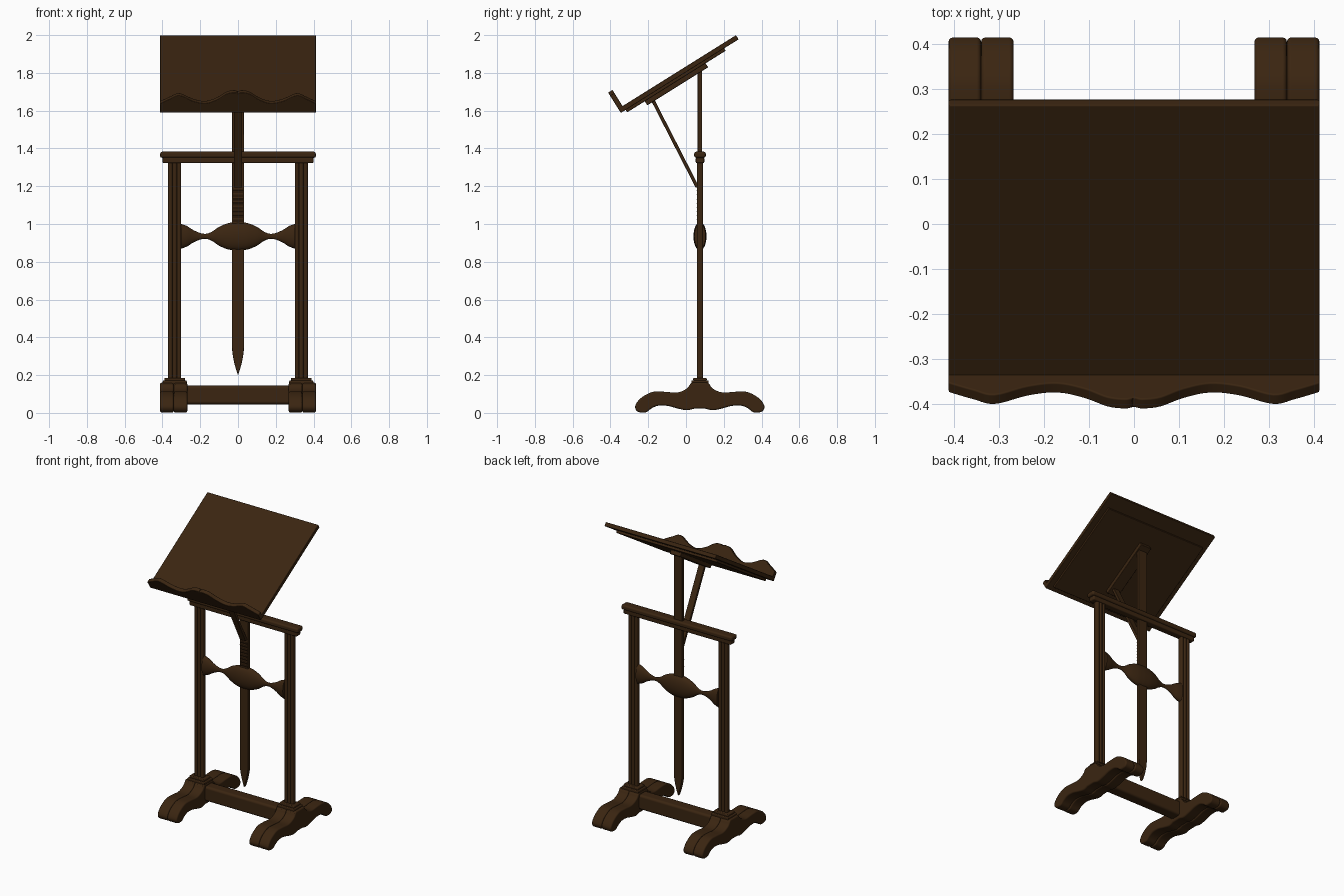
import bpy, bmesh, math
from mathutils import Vector

old = bpy.data.objects.get("Cube")
if old:
    bpy.data.objects.remove(old, do_unlink=True)

wood = bpy.data.materials.new("dark_wood")
wood.use_nodes = True
COLOUR = (0.043, 0.0185, 0.0055, 1)
wood.diffuse_color = COLOUR
shader = wood.node_tree.nodes["Principled BSDF"]
shader.inputs["Base Color"].default_value = COLOUR
shader.inputs["Roughness"].default_value = 0.8

X, Y, Z = Vector((1, 0, 0)), Vector((0, 1, 0)), Vector((0, 0, 1))
MID = 0.074                      # depth of the upright frame
TILT = math.radians(32)
U = Vector((0, math.cos(TILT), math.sin(TILT)))    # up the desk slope
N = Vector((0, -math.sin(TILT), math.cos(TILT)))   # out of the desk face
DESK = Vector((0, -0.345, 1.588))                  # lower back edge of desk


def finish(name, bm, bevel=0, segments=2):
    bmesh.ops.recalc_face_normals(bm, faces=bm.faces)
    mesh = bpy.data.meshes.new(name)
    bm.to_mesh(mesh)
    bm.free()
    mesh.materials.append(wood)
    obj = bpy.data.objects.new(name, mesh)
    bpy.context.collection.objects.link(obj)
    bpy.ops.object.select_all(action='DESELECT')
    obj.select_set(True)
    bpy.context.view_layer.objects.active = obj
    bpy.ops.object.shade_smooth_by_angle(angle=math.radians(35))
    if bevel:
        mod = obj.modifiers.new("soft_edges", 'BEVEL')
        mod.width, mod.segments = bevel, segments
        mod.limit_method, mod.angle_limit = 'ANGLE', math.radians(40)
        mod.harden_normals = True
    return obj


def prism(name, pts, origin, a, b, c, depth, bevel=0, segments=2):
    """Outline in the a-b plane, pushed by depth along c."""
    bm = bmesh.new()
    ring = [bm.verts.new(origin + a * p + b * q) for p, q in pts]
    face = bm.faces.new(ring)
    ext = bmesh.ops.extrude_face_region(bm, geom=[face])
    moved = [g for g in ext["geom"] if isinstance(g, bmesh.types.BMVert)]
    bmesh.ops.translate(bm, verts=moved, vec=c * depth)
    return finish(name, bm, bevel, segments)


def slab(name, x, y, z, bevel=0.004):
    """Axis-aligned block from three (low, high) ranges."""
    pts = [(x[0], y[0]), (x[1], y[0]), (x[1], y[1]), (x[0], y[1])]
    return prism(name, pts, Z * z[0], X, Y, Z, z[1] - z[0], bevel)


def desk_slab(name, half, u, n, bevel=0.004):
    """Block lying in the sloping plane of the desk."""
    pts = [(-half, u[0]), (half, u[0]), (half, u[1]), (-half, u[1])]
    return prism(name, pts, DESK + N * n[0], X, U, N, n[1] - n[0], bevel)


def smooth(pts, steps=5):
    """Catmull-Rom curve through an open row of points."""
    v = [Vector(p) for p in pts]
    v = [2 * v[0] - v[1]] + v + [2 * v[-1] - v[-2]]
    out = []
    for p0, p1, p2, p3 in zip(v, v[1:], v[2:], v[3:]):
        for i in range(steps):
            t = i / steps
            out.append(0.5 * (2 * p1 + (p2 - p0) * t
                              + (2 * p0 - 5 * p1 + 4 * p2 - p3) * t * t
                              + (3 * p1 - p0 - 3 * p2 + p3) * t ** 3))
    return [tuple(p) for p in out] + [tuple(pts[-1])]


def mirrored(half):
    """Complete a row starting on the axis with its reflection."""
    return [(-p, q) for p, q in reversed(half) if p > 1e-6] + list(half)


# Sloping desk: board, back panel and central batten
desk_slab("desk_board", 0.413, (0, 0.735), (0, 0.026))
desk_slab("desk_back_panel", 0.375, (0.03, 0.645), (-0.015, 0.002))
desk_slab("desk_batten", 0.04, (0.14, 0.52), (-0.04, -0.01))

# Wavy book ledge
crest = smooth([(0, 0.12), (0.02, 0.127), (0.06, 0.118), (0.11, 0.083),
                (0.17, 0.06), (0.235, 0.072), (0.31, 0.108),
                (0.36, 0.087), (0.413, 0.058)])
prism("book_ledge", mirrored(crest) + [(0.413, 0), (-0.413, 0)],
      DESK, X, N, U, 0.027, 0.006)

# Central sliding post with a pointed lower end
point = smooth([(0, 0.2), (0.016, 0.25), (0.027, 0.3), (0.032, 0.345)])
prism("centre_post", mirrored(point) + [(0.032, 1.825), (-0.032, 1.825)],
      Y * (MID - 0.012), X, Z, Y, 0.024, 0.005)

# Ratchet teeth on the front of the post
for i in range(8):
    z = 1.01 + i * 0.022
    prism("post_tooth", [(0, 0), (-0.007, 0.013), (0, 0.015)],
          Vector((-0.026, MID - 0.0115, z)), Y, Z, X, 0.052)

# Prop strut from the post to the desk
foot, head = Vector((0, 0.06, 1.195)), Vector((0, -0.178, 1.66))
along = (head - foot).normalized()
across = along.cross(X)
prism("prop_strut", [(-0.022, -0.009), (0.022, -0.009), (0.022, 0.009), (-0.022, 0.009)],
      foot, X, across, along, (head - foot).length, 0.003)

# Top rail: cap and moulding below
slab("top_rail_cap", (-0.413, 0.413), (MID - 0.031, MID + 0.031), (1.35, 1.383), 0.012)
slab("top_rail_moulding", (-0.4, 0.4), (MID - 0.023, MID + 0.023), (1.322, 1.354), 0.008)

# Carved middle stretcher, flattened in depth
half = smooth([(0, 0.075), (0.05, 0.07), (0.1, 0.05), (0.135, 0.026), (0.165, 0.014),
               (0.195, 0.016), (0.235, 0.032), (0.27, 0.054), (0.302, 0.066)])
bm = bmesh.new()
rings = []
for x, r in mirrored(half):
    rings.append([bm.verts.new((x, MID + 0.46 * r * math.cos(t), 0.935 + r * math.sin(t)))
                  for t in (math.tau * k / 24 for k in range(24))])
for r0, r1 in zip(rings, rings[1:]):
    for k in range(24):
        bm.faces.new((r0[k - 1], r0[k], r1[k], r1[k - 1]))
bm.faces.new(rings[0])
bm.faces.new(rings[-1])
finish("middle_stretcher", bm)

# Reeded upright outline: three rounded reeds on front and back
reeds = []
for i in range(3):
    for k in range(7):
        t = math.pi * (1 - k / 6)
        reeds.append((-0.0233 + 0.0233 * i + 0.0112 * math.cos(t), 0.009 + 0.008 * math.sin(t)))
upright = reeds + [(-p, -q) for p, q in reeds]

# Scrolled foot outline: upper and lower edges from the centre outward
foot_edge = smooth([(0.046, 0.16), (0.07, 0.128), (0.12, 0.108), (0.19, 0.112),
                    (0.25, 0.111), (0.305, 0.084), (0.335, 0.052), (0.342, 0.026),
                    (0.325, 0.005), (0.285, 0.003), (0.255, 0.024), (0.22, 0.038),
                    (0.17, 0.037), (0.12, 0.024), (0.07, 0.014), (0.03, 0.022)], 4)
foot_outline = foot_edge + [(-p, q) for p, q in reversed(foot_edge)]

for side, s in (("left", 1), ("right", -1)):
    cx = s * 0.335
    prism(side + "_upright", upright, Vector((cx, MID, 0.17)), X, Y, Z, 1.16)
    # Plinth under the upright
    slab(side + "_plinth", (cx - 0.064, cx + 0.064), (MID - 0.046, MID + 0.046),
         (0.15, 0.172), 0.006)
    slab(side + "_plinth_step", (cx - 0.055, cx + 0.055), (MID - 0.036, MID + 0.036),
         (0.168, 0.186), 0.006)
    # Each foot is a pair of rounded scrolls side by side
    for part, x0 in (("inner", 0.268), ("outer", 0.3405)):
        prism(side + "_foot_" + part, foot_outline, Vector((s * x0, MID - 0.001, 0)),
              Y, Z, X * s, 0.0725, 0.012, 3)

# Bottom stretcher between the feet
slab("bottom_stretcher", (-0.285, 0.285), (MID - 0.04, MID + 0.04), (0.045, 0.145), 0.016)
